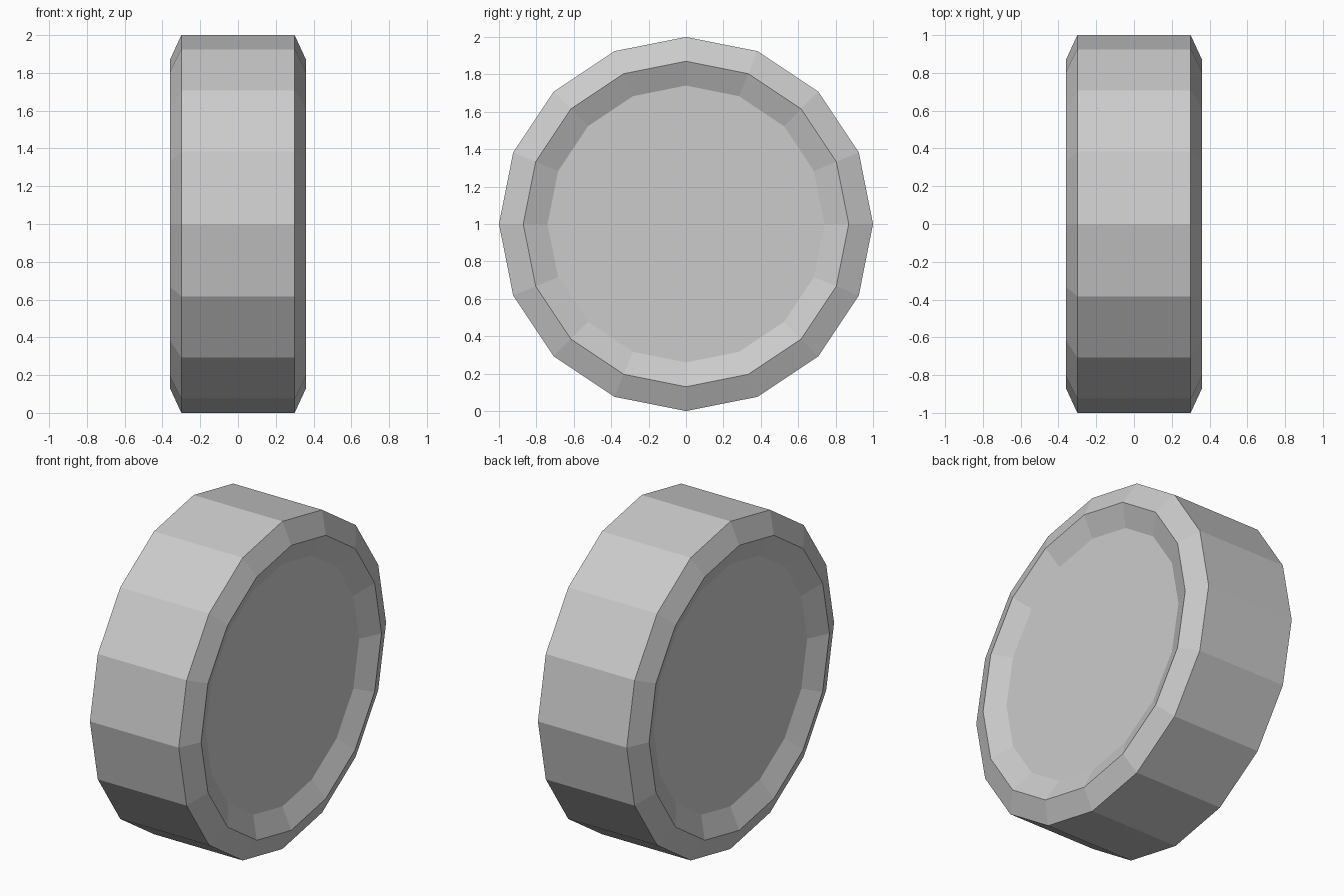
import bpy, bmesh
from math import sin, cos, pi

if "Cube" in bpy.data.objects:
    bpy.data.objects.remove(bpy.data.objects["Cube"])

SIDES = 16
# Tyre profile (x, radius): dished face, rim lip, shoulder, then mirrored
half = [(0.30, 0.74), (0.36, 0.87), (0.30, 1.0)]
profile = [(-x, r) for x, r in half] + [(x, r) for x, r in reversed(half)]

bm = bmesh.new()
rings = []
for x, r in profile:
    rings.append([bm.verts.new((x, r * sin(2 * pi * i / SIDES),
                                1 + r * cos(2 * pi * i / SIDES)))
                  for i in range(SIDES)])

# Faceted bands between neighbouring rings
for a, b in zip(rings, rings[1:]):
    for i in range(SIDES):
        j = (i + 1) % SIDES
        bm.faces.new((a[i], a[j], b[j], b[i]))

# Flat hub discs on both sides
bm.faces.new(rings[0])
bm.faces.new(rings[-1])
bmesh.ops.recalc_face_normals(bm, faces=bm.faces)

mesh = bpy.data.meshes.new("wheel")
bm.to_mesh(mesh)
bm.free()
bpy.context.collection.objects.link(bpy.data.objects.new("wheel", mesh))
